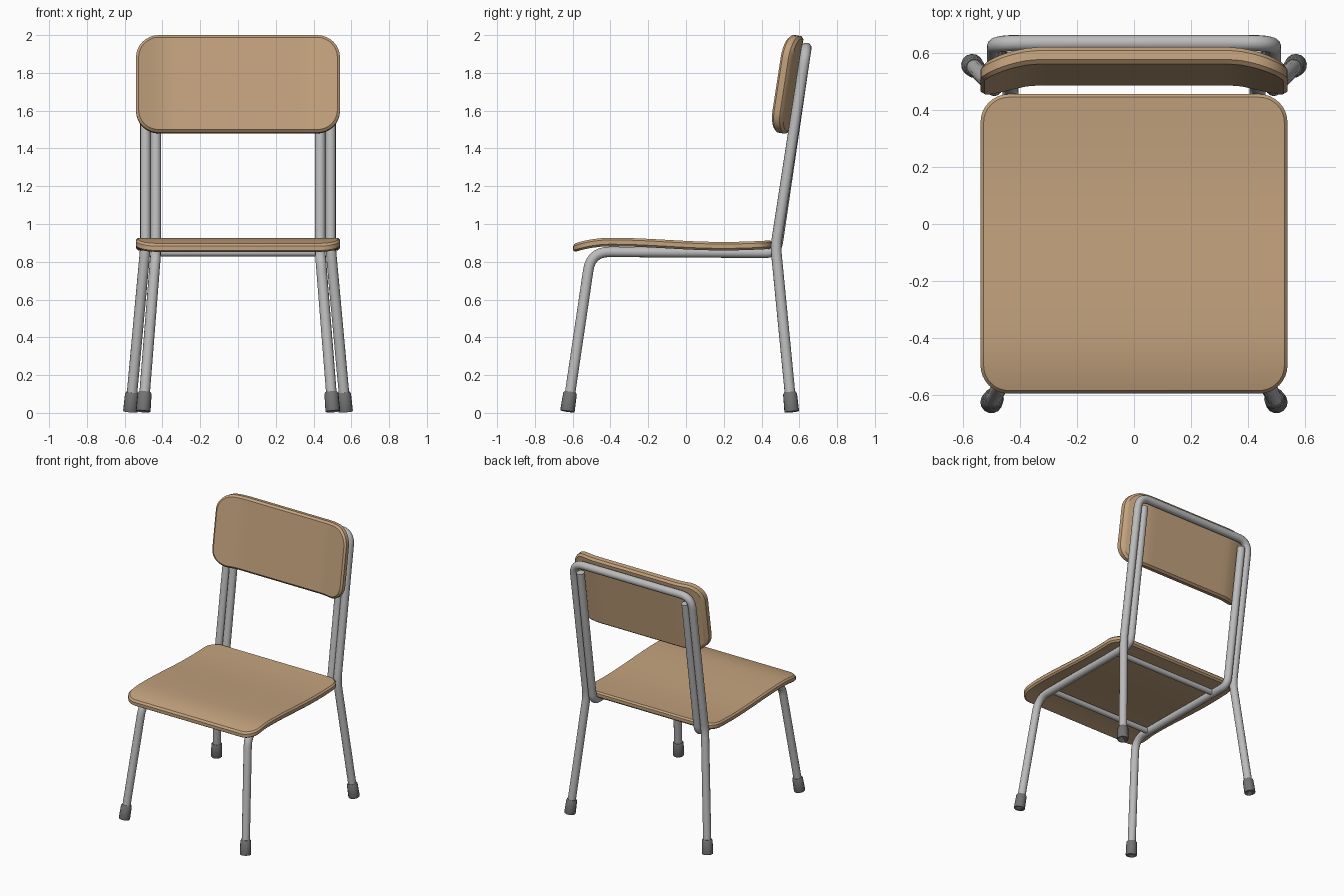
import bpy, bmesh, math
from mathutils import Vector

if "Cube" in bpy.data.objects:
    bpy.data.objects.remove(bpy.data.objects["Cube"])


def material(name, rgb):
    m = bpy.data.materials.new(name)
    m.diffuse_color = (*rgb, 1)
    m.use_nodes = True
    m.node_tree.nodes["Principled BSDF"].inputs["Base Color"].default_value = m.diffuse_color
    return m


WOOD = material("wood", (0.54, 0.36, 0.205))
METAL = material("grey metal", (0.50, 0.50, 0.50))
RUBBER = material("dark rubber", (0.17, 0.17, 0.17))


def finish(obj, mat):
    obj.data.materials.clear()
    obj.data.materials.append(mat)
    bpy.ops.object.select_all(action='DESELECT')
    obj.select_set(True)
    bpy.context.view_layer.objects.active = obj
    if obj.type == 'CURVE':
        bpy.ops.object.convert(target='MESH')
        obj = bpy.context.view_layer.objects.active
    bpy.ops.object.shade_smooth_by_angle(angle=math.radians(35))


def fillet(corners, trims, steps=8):
    """Round each inner corner of a path by its trim distance."""
    pts = [Vector(c) for c in corners]
    out = [pts[0]]
    for i, t in enumerate(trims, 1):
        p = pts[i]
        a = p + (pts[i - 1] - p).normalized() * t
        b = p + (pts[i + 1] - p).normalized() * t
        for k in range(steps + 1):
            s = k / steps
            out.append(a * (1 - s) ** 2 + p * 2 * s * (1 - s) + b * s * s)
    return out + [pts[-1]]


def tube(name, path, radius, mat, scales=None):
    cu = bpy.data.curves.new(name, 'CURVE')
    cu.dimensions = '3D'
    cu.bevel_depth = radius
    cu.bevel_resolution = 5
    cu.use_fill_caps = True
    sp = cu.splines.new('POLY')
    sp.points.add(len(path) - 1)
    for i, p in enumerate(path):
        sp.points[i].co = (*p, 1)
        sp.points[i].radius = scales[i] if scales else 1
    obj = bpy.data.objects.new(name, cu)
    bpy.context.collection.objects.link(obj)
    finish(obj, mat)


def half_outline(hu, hv, r, straight=20, arc=8):
    """Upper half of a rounded rectangle, from -u to +u."""
    left = [(-hu + r - r * math.cos(a), hv - r + r * math.sin(a))
            for a in (math.pi / 2 * k / arc for k in range(arc + 1))]
    span = 2 * (hu - r)
    mid = [(-hu + r + span * k / straight, hv) for k in range(1, straight)]
    return left + mid + [(-u, v) for u, v in reversed(left)]


def panel(name, hu, hv, r, thick, bevel, place):
    """Bent rounded board with chamfered rims; place maps (u, v, w) to space."""
    bm = bmesh.new()
    rings = []
    for inset, w in ((bevel, 0), (0, bevel), (0, thick - bevel), (bevel, thick)):
        half = half_outline(hu - inset, hv - inset, r - inset)
        loop = half + [(u, -v) for u, v in reversed(half)]
        rings.append([bm.verts.new(place(u, v, w)) for u, v in loop])
    n = len(rings[0])
    for a, b in zip(rings, rings[1:]):
        for i in range(n):
            j = (i + 1) % n
            bm.faces.new((a[i], a[j], b[j], b[i]))
    for ring in (rings[0], rings[-1]):
        for i in range(n // 2 - 1):
            bm.faces.new((ring[i], ring[i + 1], ring[n - 2 - i], ring[n - 1 - i]))
    bmesh.ops.recalc_face_normals(bm, faces=bm.faces)
    me = bpy.data.meshes.new(name)
    bm.to_mesh(me)
    bm.free()
    obj = bpy.data.objects.new(name, me)
    bpy.context.collection.objects.link(obj)
    finish(obj, WOOD)


LEAN = math.atan(0.154)


def place_seat(u, v, w):
    # gentle saddle with a front edge that rolls down
    y = u - 0.07
    z = 0.916 + 0.011 * math.cos(math.pi * (y + 0.4) / 0.6)
    z -= 0.028 * (max(0, -0.4 - y) / 0.2) ** 2
    return (v, y, z - 0.045 + w)


def place_backrest(u, v, w):
    # leaning board with its sides curling forward
    curl = -0.05 * (max(0, abs(u) - 0.35) / 0.19) ** 1.4
    s, c = math.sin(LEAN), math.cos(LEAN)
    return (u, 0.525 + curl + v * s + w * c, 1.744 + v * c - w * s)


panel("seat", 0.527, 0.54, 0.10, 0.045, 0.011, place_seat)
panel("backrest", 0.54, 0.261, 0.12, 0.06, 0.014, place_backrest)

# rear legs and back hoop in one continuous tube
R = 0.028
rear_foot, rear_knee = (0.57, 0.56, 0.006), (0.49, 0.475, 0.88)
side = [rear_foot, rear_knee, (0.49, 0.637, 1.932)]
hoop = side + [(-x, y, z) for x, y, z in reversed(side)]
tube("rear_frame", fillet(hoop, (0.05, 0.09, 0.09, 0.05)), R, METAL)

# front legs running under the seat and up behind the backrest
front_foot, front_knee = (0.502, -0.628, 0.008), (0.435, -0.503, 0.853)
front = [front_foot, front_knee, (0.435, 0.478, 0.847), (0.435, 0.628, 1.87)]
for s, tag in ((1, "right"), (-1, "left")):
    path = [(s * x, y, z) for x, y, z in front]
    tube("front_frame_" + tag, fillet(path, (0.10, 0.06)), R, METAL)
    # rubber feet follow the slant of each leg
    for part, foot, knee in (("front", front_foot, front_knee),
                             ("rear", rear_foot, rear_knee)):
        a = Vector((s * foot[0], foot[1], foot[2]))
        d = (Vector((s * knee[0], knee[1], knee[2])) - a).normalized()
        steps = [(0, 0.96), (0.005, 1.0), (0.095, 0.95), (0.104, 0.8)]
        tube(f"{part}_foot_{tag}", [a + d * t for t, _ in steps], 0.039,
             RUBBER, [k for _, k in steps])

# cross bars under the seat
for y, tag in ((-0.36, "front"), (0.33, "rear")):
    tube("cross_bar_" + tag, [Vector((-0.435, y, 0.848)), Vector((0.435, y, 0.848))],
         0.02, METAL)
